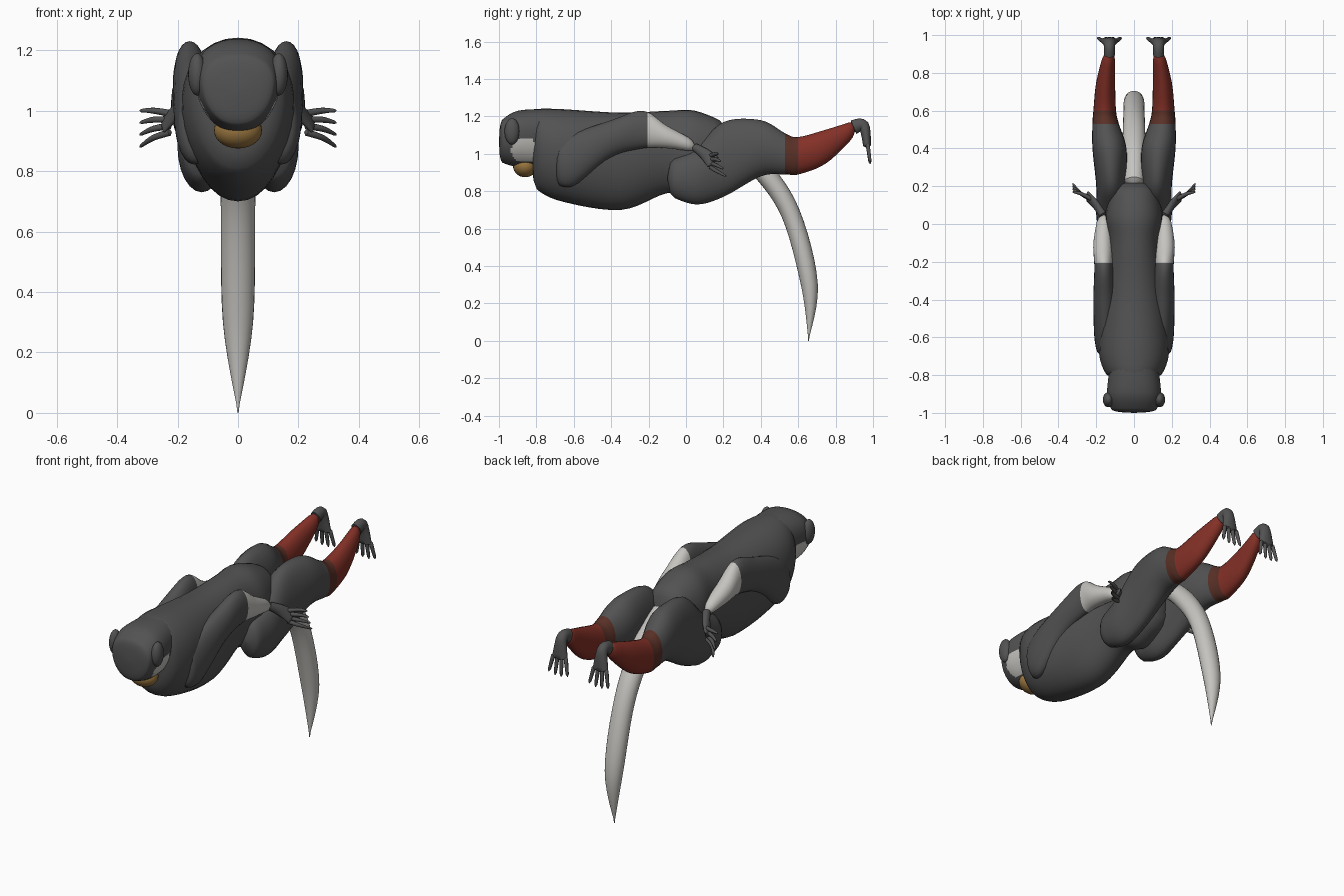
import bpy
import bmesh
import math
from mathutils import Vector

cube = bpy.data.objects.get("Cube")
if cube:
    bpy.data.objects.remove(cube, do_unlink=True)


def material(name, red, green, blue):
    mat = bpy.data.materials.new(name)
    mat.use_nodes = True
    colour = (red, green, blue, 1)
    mat.diffuse_color = colour
    shader = mat.node_tree.nodes["Principled BSDF"]
    shader.inputs["Base Color"].default_value = colour
    shader.inputs["Roughness"].default_value = .8
    return mat


GREY = material("dark grey fur", .085, .085, .085)
WHITE = material("off white fur", .56, .55, .52)
RED = material("red fur", .23, .03, .02)
BROWN = material("dark red band", .1, .03, .02)
TAN = material("tan muzzle", .32, .18, .05)


def finish(obj, mirror):
    """Mirror paired parts and shade the surface smooth."""
    if mirror:
        obj.modifiers.new("mirror", "MIRROR")
    bpy.ops.object.select_all(action="DESELECT")
    obj.select_set(True)
    bpy.context.view_layer.objects.active = obj
    bpy.ops.object.shade_smooth_by_angle(angle=math.radians(50))


def spline(before, start, end, after, t):
    """Smooth value between start and end."""
    slope_in = (end - before) / 2
    slope_out = (after - start) / 2
    bend = 3 * (end - start) - 2 * slope_in - slope_out
    twist = 2 * (start - end) + slope_in + slope_out
    return start + t * (slope_in + t * (bend + t * twist))


def smooth_rows(sections, steps, cap):
    """Fill in rings between the sections and round off both ends."""
    last = len(sections) - 1
    rows = []
    for step in range(last * steps + 1):
        i = min(step // steps, last - 1)
        t = step / steps - i
        near = [sections[min(max(i + k, 0), last)] for k in (-1, 0, 1, 2)]
        x, y, z, wide, high = [spline(*values, t) for values in zip(*near)]
        along = step / (last * steps)
        edge = min(along, 1 - along)
        size = math.sqrt(1 - (1 - edge / cap) ** 2) if edge < cap else 1
        rows.append((Vector((x, y, z)), wide * size, high * size))
    return rows


def power_wave(value, power):
    return math.copysign(abs(value) ** power, value)


def loft(name, sections, mats=(GREY,), rule=None, upright=True, sides=24, steps=6,
         cap=.08, taper=0, power=1, mirror=False):
    """Skin rings (x, y, z, half width, half height) along a smooth path."""
    rows = smooth_rows(sections, steps, cap)
    bm = bmesh.new()
    rings = []
    for i, (centre, wide, high) in enumerate(rows):
        side, up = Vector((1, 0, 0)), Vector((0, 0, 1))
        if not upright:
            ahead = rows[min(i + 1, len(rows) - 1)][0]
            path = (ahead - rows[max(i - 1, 0)][0]).normalized()
            side = (side - path * path.x).normalized()
            up = side.cross(path)
        ring = []
        for k in range(sides):
            angle = math.tau * k / sides
            across = power_wave(math.cos(angle), power)
            rise = power_wave(math.sin(angle), power)
            across *= max(wide, .002) * (1 + taper * rise)
            ring.append(bm.verts.new(centre + side * across + up * rise * max(high, .002)))
        rings.append(ring)
    for first, second in zip(rings, rings[1:]):
        for k in range(sides):
            bm.faces.new((first[k - 1], first[k], second[k], second[k - 1]))
    bm.faces.new(rings[0])
    bm.faces.new(rings[-1])
    bmesh.ops.recalc_face_normals(bm, faces=bm.faces)
    if rule:
        for face in bm.faces:
            face.material_index = rule(face.calc_center_median())
    mesh = bpy.data.meshes.new(name)
    bm.to_mesh(mesh)
    bm.free()
    for mat in mats:
        mesh.materials.append(mat)
    obj = bpy.data.objects.new(name, mesh)
    bpy.context.collection.objects.link(obj)
    finish(obj, mirror)


def ball(name, location, scale, mat, mirror=False):
    bpy.ops.mesh.primitive_uv_sphere_add(segments=24, ring_count=14, radius=1)
    obj = bpy.context.object
    obj.name = name
    obj.location, obj.scale = location, scale
    bpy.ops.object.transform_apply(location=True, rotation=True, scale=True)
    obj.data.materials.append(mat)
    finish(obj, mirror)


def central(*rows):
    """Sections on the centre line from y, top, bottom and half width."""
    return [(0, y, (top + bottom) / 2, wide, (top - bottom) / 2)
            for y, top, bottom, wide in rows]


# Torso, from neck to rump
torso = central((-.83, 1.24, .83, .13), (-.68, 1.24, .75, .185), (-.35, 1.22, .7, .165),
                (-.1, 1.23, .79, .135), (.05, 1.23, .77, .15), (.23, 1.16, .86, .11))
loft("torso", torso, sides=32, taper=.1, power=.95)


# Head with pale cheek patches
def cheek_colour(point):
    height, length = point.z - 1.02, point.y + .865
    return int(math.hypot(height, length) < .07 and abs(point.x) > .08)


head = central((-1, 1.17, .96, .11), (-.9, 1.23, .93, .14), (-.72, 1.24, .93, .12))
loft("head", head, mats=(GREY, WHITE), rule=cheek_colour, sides=64, steps=14,
     cap=.15, taper=.16, power=.9)
ball("ear", (.135, -.93, 1.12), (.03, .04, .07), GREY, mirror=True)
ball("muzzle", (0, -.86, .935), (.08, .065, .06), TAN)

# Arms with pale forearms
arm = [(.13, -.7, .95, .06, .11), (.15, -.6, .97, .06, .14), (.155, -.4, 1.08, .06, .1),
       (.16, -.23, 1.13, .05, .1), (.165, -.1, 1.09, .05, .06), (.16, .05, 1.04, .03, .03)]
loft("arm", arm, mats=(GREY, WHITE), rule=lambda point: int(point.y > -.2), mirror=True)

# Hands with a fan of four fingers
hand = [(.16, .04, 1.04, .02, .02), (.2, .1, 1, .02, .03), (.25, .15, .95, .01, .04)]
loft("hand", hand, upright=False, mirror=True)
for i in range(4):
    knuckle = (.22, .13, .99 - .02 * i, .012, .012)
    middle = (.28, .16, 1 - .03 * i, .01, .01)
    tip = (.325, .17 + .015 * i, 1 - .04 * i, .005, .005)
    loft(f"finger_{i + 1}", [knuckle, middle, tip], upright=False, sides=10, mirror=True)


# Legs with a grey thigh, dark band and red shin
def leg_colour(point):
    return int(point.y > .53) + int(point.y > .6)


leg = [(.12, -.1, .87, .06, .09), (.12, .05, .88, .08, .15), (.12, .2, .97, .08, .2),
       (.13, .4, 1.03, .09, .15), (.15, .53, 1, .07, .11), (.155, .6, .99, .06, .1),
       (.15, .75, 1.04, .05, .09), (.13, .91, 1.14, .03, .04)]
loft("leg", leg, mats=(GREY, BROWN, RED), rule=leg_colour, cap=.05, mirror=True)

# Feet with four hanging toes
foot = [(.13, .89, 1.14, .03, .04), (.13, .95, 1.15, .03, .03), (.13, .97, 1.03, .05, .02)]
loft("foot", foot, upright=False, mirror=True)
for i in range(4):
    spread = i - 1.5
    root = (.13 + .025 * spread, .97, 1.06, .012, .012)
    tip = (.13 + .04 * spread, .985, .94 + .01 * abs(spread), .008, .008)
    loft(f"toe_{i + 1}", [root, tip], upright=False, sides=10, mirror=True)

# Tail sweeping down to a point
tail = [(0, y, z, r, r * .9) for y, z, r in (
    (.2, 1.08, .05), (.4, .92, .06), (.56, .68, .057), (.66, .3, .05), (.655, 0, 0))]
loft("tail", tail, mats=(WHITE,), upright=False, cap=.01)
